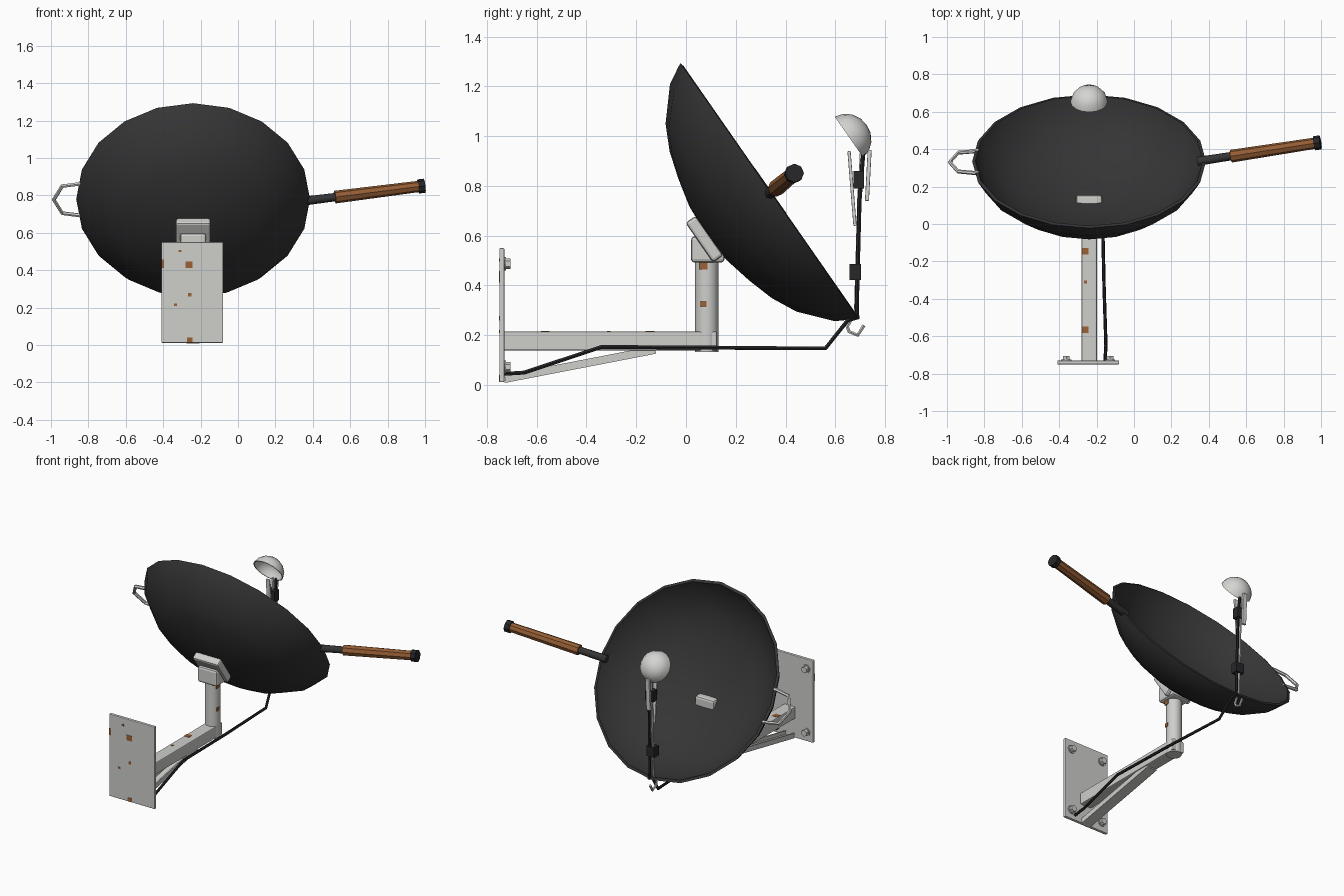
import bpy, bmesh, math
from mathutils import Vector, Matrix

if "Cube" in bpy.data.objects:
    bpy.data.objects.remove(bpy.data.objects["Cube"])


def material(name, rgb):
    m = bpy.data.materials.new(name)
    m.diffuse_color = (*rgb, 1)
    m.use_nodes = True
    m.node_tree.nodes["Principled BSDF"].inputs["Base Color"].default_value = m.diffuse_color
    return m


IRON = material("dark_iron", (0.035, 0.035, 0.036))
RUBBER = material("black_rubber", (0.02, 0.02, 0.022))
PAINT = material("pale_grey_paint", (0.62, 0.62, 0.60))
STEEL = material("bright_steel", (0.66, 0.66, 0.64))
WOOD = material("brown_wood", (0.30, 0.11, 0.035))
RUST = material("orange_rust", (0.33, 0.12, 0.035))

CX = -0.24  # shared mid line of dish, mast and arm


def finish(name, bm, mat, smooth=None):
    bmesh.ops.recalc_face_normals(bm, faces=bm.faces)
    me = bpy.data.meshes.new(name)
    bm.to_mesh(me)
    bm.free()
    me.materials.append(mat)
    ob = bpy.data.objects.new(name, me)
    bpy.context.collection.objects.link(ob)
    if smooth:
        bpy.ops.object.select_all(action='DESELECT')
        ob.select_set(True)
        bpy.context.view_layer.objects.active = ob
        bpy.ops.object.shade_smooth_by_angle(angle=math.radians(smooth))
    return ob


def box(name, lo, hi, mat, bevel=0.0, matrix=None):
    """Box between two corners, optionally placed in a local frame."""
    lo, hi = Vector(lo), Vector(hi)
    bm = bmesh.new()
    size = hi - lo
    bmesh.ops.create_cube(bm, size=1, matrix=Matrix.Translation((lo + hi) / 2) @ Matrix.Diagonal((*size, 1)))
    if bevel:
        bmesh.ops.bevel(bm, geom=bm.edges[:], offset=bevel, segments=2, profile=0.5, affect='EDGES')
    if matrix:
        bm.transform(matrix)
    return finish(name, bm, mat)


def rod(name, a, b, r1, r2, mat, sides=8, smooth=None):
    """Round or polygonal bar from a to b."""
    a, b = Vector(a), Vector(b)
    d = b - a
    bm = bmesh.new()
    rot = d.to_track_quat('Z', 'Y').to_matrix().to_4x4()
    bmesh.ops.create_cone(bm, cap_ends=True, segments=sides, radius1=r1, radius2=r2,
                          depth=d.length, matrix=Matrix.Translation((a + b) / 2) @ rot)
    return finish(name, bm, mat, smooth)


def lathe(name, profile, sides, matrix, mat, smooth):
    """Spin an (r, z) profile around local z; r = 0 makes a pole."""
    bm = bmesh.new()
    rings = []
    for r, z in profile:
        n = sides if r > 0 else 1
        rings.append([bm.verts.new((r * math.cos(i * math.tau / sides), r * math.sin(i * math.tau / sides), z))
                      for i in range(n)])
    for p, q in zip(rings, rings[1:]):
        for i in range(sides):
            j = (i + 1) % sides
            f = [p[i % len(p)], p[j % len(p)], q[j % len(q)], q[i % len(q)]]
            bm.faces.new(list(dict.fromkeys(f)))
    bm.transform(matrix)
    return finish(name, bm, mat, smooth)


def wire(name, points, r, mat):
    """Bent wire through the points."""
    cu = bpy.data.curves.new(name, 'CURVE')
    cu.dimensions = '3D'
    cu.bevel_depth = r
    cu.bevel_resolution = 1
    cu.use_fill_caps = True
    sp = cu.splines.new('POLY')
    sp.points.add(len(points) - 1)
    for p, co in zip(sp.points, points):
        p.co = (*co, 1)
    tmp = bpy.data.objects.new(name + "_curve", cu)
    bpy.context.collection.objects.link(tmp)
    bpy.context.view_layer.update()
    me = bpy.data.meshes.new_from_object(tmp.evaluated_get(bpy.context.evaluated_depsgraph_get()))
    bpy.data.objects.remove(tmp)
    bm = bmesh.new()
    bm.from_mesh(me)
    return finish(name, bm, mat, 40)


def frame(y, z):
    """Local frame facing along the dish axis: x = x, y = down the rim, z = out of the bowl."""
    n = Vector((0, 0.82, 0.571)).normalized()
    x = Vector((1, 0, 0))
    m = Matrix((x, n.cross(x), n)).transposed().to_4x4()
    return Matrix.Translation((CX, y, z)) @ m


# wok dish
DISH = frame(0.335, 0.78)
lathe("wok_dish", [(0, -0.307), (0.13, -0.300), (0.25, -0.272), (0.36, -0.238), (0.46, -0.188), (0.58, -0.083),
                   (0.618, -0.015), (0.625, 0), (0.608, 0.004), (0.565, -0.078), (0.45, -0.172), (0.35, -0.222),
                   (0.245, -0.256), (0.13, -0.284), (0, -0.291)], 20, DISH, IRON, 40)

# long wooden handle on the right
A, B = Vector((0.34, 0.335, 0.768)), Vector((1.0, 0.437, 0.852))
at = lambda t: A.lerp(B, t)
rod("handle_shank", at(0), at(0.3), 0.024, 0.022, IRON, 8, 50)
rod("handle_grip", at(0.27), at(0.965), 0.034, 0.030, WOOD, 8)
rod("handle_cap", at(0.945), at(0.995), 0.038, 0.038, RUBBER, 8)

# wire loop handle on the left
loop = [(-0.59, -0.105), (-0.70, -0.088), (-0.745, 0), (-0.70, 0.088), (-0.59, 0.105)]
wire("loop_handle", [DISH @ Vector((x, y, -0.005)) for x, y in loop], 0.011, STEEL)

# wall plate and bolts
box("wall_plate", (-0.41, -0.75, 0.012), (-0.08, -0.73, 0.55), PAINT, 0.004)
for x in (-0.362, -0.128):
    for z in (0.072, 0.487):
        rod("plate_washer", (x, -0.732, z), (x, -0.724, z), 0.027, 0.027, PAINT, 12)
        rod("plate_bolt", (x, -0.73, z), (x, -0.705, z), 0.021, 0.021, PAINT, 6)

# arm, brace and mast
box("wall_arm", (CX - 0.041, -0.735, 0.138), (CX + 0.041, 0.125, 0.215), PAINT, 0.006)
brace = Vector((0, 0.61, 0.118))
tilt = Matrix.Translation((CX, -0.73, 0.008)) @ Matrix.Rotation(math.atan2(brace.z, brace.y), 4, 'X')
box("brace_bottom", (-0.035, 0.002, 0), (0.035, brace.length, 0.009), PAINT, matrix=tilt)
for s in (-1, 1):
    x0, x1 = sorted((s * 0.035, s * 0.027))
    box("brace_side", (x0, 0.006, 0.004), (x1, brace.length, 0.032), PAINT, matrix=tilt)
rod("mast", (CX, 0.083, 0.132), (CX, 0.083, 0.52), 0.047, 0.047, PAINT, 16, 40)

# mast head: upright clamp whose corner pokes through the dish, and tilted slab
box("mast_clamp", (CX - 0.07, 0.02, 0.492), (CX + 0.07, 0.155, 0.597), PAINT, 0.014)
box("dish_bracket", (-0.093, -0.097, 0), (0.093, 0.097, 0.05), PAINT, 0.012, frame(0.053, 0.572))

# ladle used as receiver
lathe("ladle_bowl", [(0, 0.086), (0.035, 0.081), (0.068, 0.062), (0.09, 0.035), (0.10, 0),
                     (0.094, 0), (0.084, 0.033), (0.062, 0.057), (0.032, 0.075), (0, 0.079)],
      16, frame(0.655, 0.996), STEEL, 40)
wire("ladle_handle", [(CX, 0.705, 0.93), (CX, 0.695, 0.75), (CX, 0.682, 0.30), (CX, 0.648, 0.235),
                      (CX, 0.655, 0.215), (CX, 0.69, 0.20), (CX, 0.715, 0.24)], 0.008, STEEL)


def strip(name, top, bottom, w):
    """Flat metal strip in the side plane."""
    t, b = Vector(top), Vector(bottom)
    d = t - b
    m = Matrix.Translation((CX, *b)) @ Matrix.Rotation(math.atan2(-d.x, d.y), 4, 'X')
    box(name, (-0.014, -w / 2, 0), (0.014, w / 2, d.length), STEEL, 0.003, m)


strip("rear_strip", (0.655, 0.94), (0.679, 0.64), 0.013)
strip("front_strip", (0.738, 0.945), (0.727, 0.74), 0.016)

# coaxial cable running from the wall to the ladle
wire("cable", [(-0.155, -0.73, 0.045), (-0.15, -0.65, 0.05), (-0.16, -0.34, 0.153), (-0.17, 0.12, 0.15),
               (-0.19, 0.56, 0.147), (-0.21, 0.65, 0.26), (-0.215, 0.69, 0.27), (-0.218, 0.686, 0.31),
               (-0.22, 0.697, 0.74), (-0.222, 0.712, 0.93)], 0.009, RUBBER)
box("upper_cable_tie", (-0.262, 0.672, 0.79), (-0.205, 0.716, 0.86), RUBBER)
box("lower_cable_tie", (-0.262, 0.656, 0.422), (-0.205, 0.703, 0.487), RUBBER)

# rust patches: thin plates on plate, arm and mast
for x, z, w, h in [(-0.262, 0.43, 0.04, 0.035), (-0.402, 0.435, 0.014, 0.045), (-0.258, 0.027, 0.03, 0.025),
                   (-0.258, 0.268, 0.018, 0.018), (-0.31, 0.503, 0.016, 0.012), (-0.335, 0.215, 0.016, 0.012)]:
    box("plate_rust", (x - w / 2, -0.752, z - h / 2), (x + w / 2, -0.749, z + h / 2), RUST)
for y, s in [(-0.145, 0.035), (-0.565, 0.035), (-0.31, 0.015)]:
    box("arm_rust", (CX - 0.02 - s / 2, y - s / 2, 0.214), (CX - 0.02 + s / 2, y + s / 2, 0.217), RUST)
for z, s in [(0.48, 0.032), (0.325, 0.024)]:
    box("mast_rust", (CX + 0.042, 0.07 - s / 2, z - s / 2), (CX + 0.0485, 0.07 + s / 2, z + s / 2), RUST)
